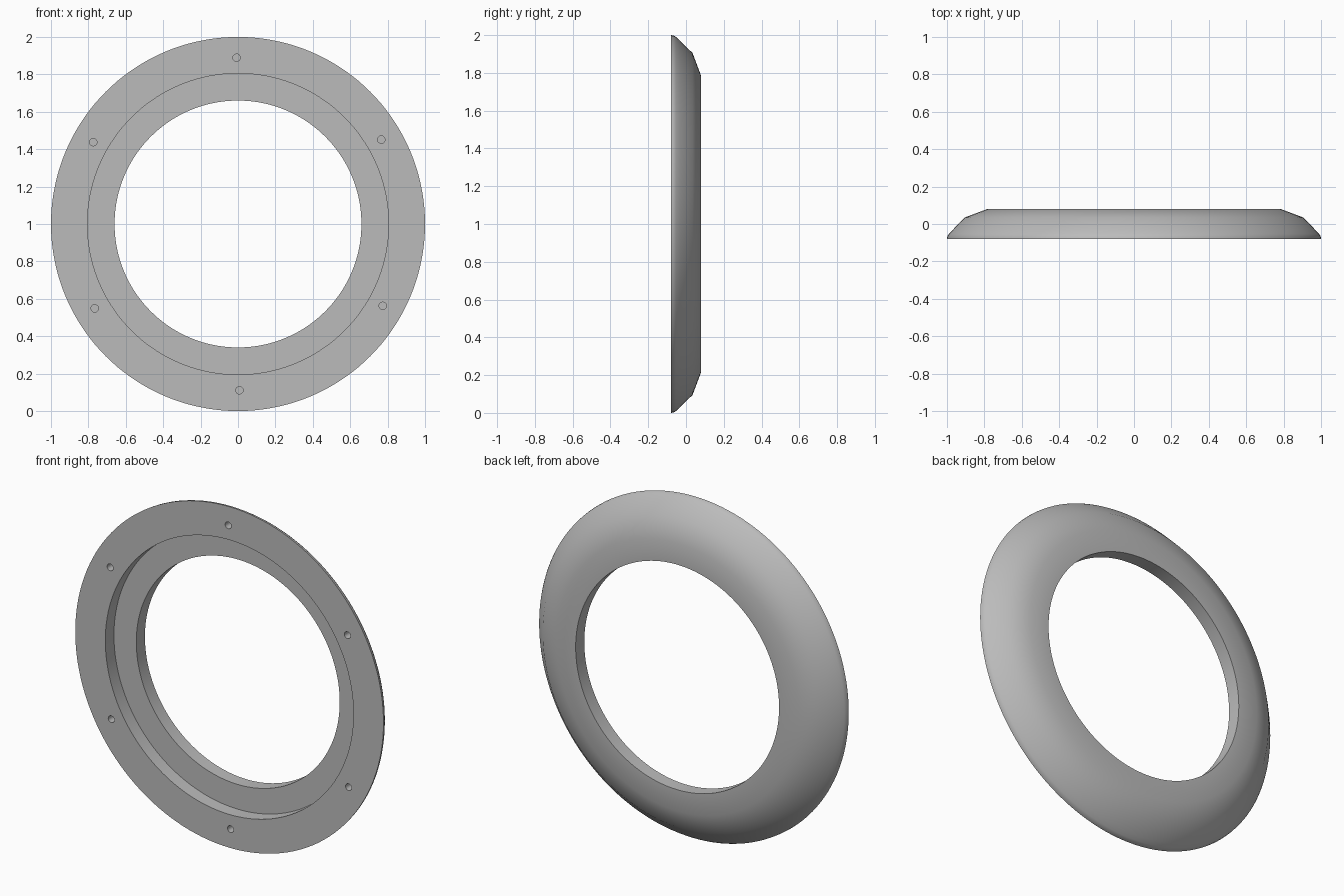
import bpy, bmesh
from math import sin, cos, pi, radians
from mathutils import Matrix, Vector

cube = bpy.data.objects.get("Cube")
if cube:
    bpy.data.objects.remove(cube, do_unlink=True)

SEGMENTS = 144
CENTRE = Vector((0, 0, 1))

grey = bpy.data.materials.new("plain grey")
grey.use_nodes = True
colour = (0.5, 0.5, 0.5, 1)
grey.diffuse_color = colour
grey.node_tree.nodes["Principled BSDF"].inputs["Base Color"].default_value = colour


def make_object(name, bm):
    bmesh.ops.recalc_face_normals(bm, faces=bm.faces)
    mesh = bpy.data.meshes.new(name)
    bm.to_mesh(mesh)
    bm.free()
    mesh.materials.append(grey)
    obj = bpy.data.objects.new(name, mesh)
    bpy.context.collection.objects.link(obj)
    return obj


# Ring: closed (radius, y) section turned around the y axis
section = [(0.66, 0.08), (0.66, 0), (0.805, 0), (0.805, -0.08),
           (1, -0.08), (0.998, -0.066), (0.99, -0.053), (0.972, -0.034),
           (0.905, 0.035), (0.785, 0.08)]
bm = bmesh.new()
loops = []
for i in range(SEGMENTS):
    a = 2 * pi * i / SEGMENTS
    loops.append([bm.verts.new(CENTRE + Vector((r * cos(a), y, r * sin(a))))
                  for r, y in section])
for i, loop in enumerate(loops):
    following = loops[(i + 1) % SEGMENTS]
    for j in range(len(section)):
        k = (j + 1) % len(section)
        bm.faces.new((loop[j], loop[k], following[k], following[j]))
ring = make_object("trim_ring", bm)

# Six blind screw holes sunk into the front flange
bm = bmesh.new()
for i in range(6):
    a = radians(30.5 + 60 * i)
    place = Matrix.Translation(CENTRE + Vector((0.889 * cos(a), -0.08, 0.889 * sin(a))))
    bmesh.ops.create_cone(bm, cap_ends=True, segments=24, radius1=0.02, radius2=0.02,
                          depth=0.1, matrix=place @ Matrix.Rotation(pi / 2, 4, "X"))
cutter = make_object("screw_hole_cutter", bm)
cutter.hide_render = True

cut = ring.modifiers.new("screw holes", "BOOLEAN")
cut.operation = "DIFFERENCE"
cut.solver = "EXACT"
cut.object = cutter
bpy.ops.object.select_all(action="DESELECT")
ring.select_set(True)
bpy.context.view_layer.objects.active = ring
bpy.ops.object.modifier_apply(modifier=cut.name)
bpy.data.objects.remove(cutter, do_unlink=True)

# Soft outer bevels, crisp rims
bpy.ops.object.shade_smooth_by_angle(angle=radians(35))
